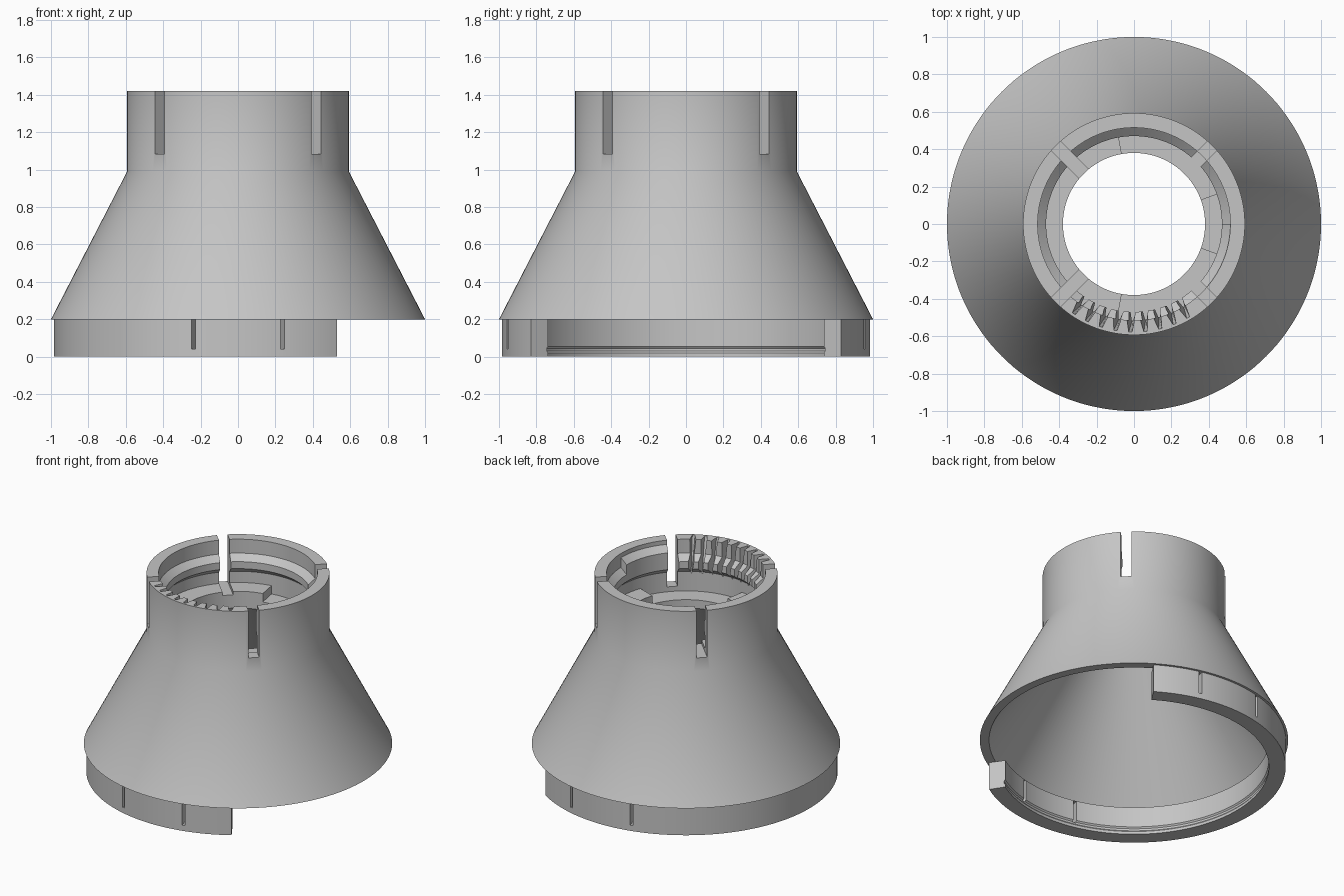
import bpy, bmesh
from math import radians, cos, sin
from mathutils import Matrix, Vector

old = bpy.data.objects.get("Cube")
if old:
    bpy.data.objects.remove(old, do_unlink=True)

grey = bpy.data.materials.new("plain grey")
grey.use_nodes = True
colour = (0.56, 0.56, 0.56, 1)
grey.diffuse_color = colour
grey.node_tree.nodes["Principled BSDF"].inputs["Base Color"].default_value = colour


def finish(name, bm):
    bmesh.ops.recalc_face_normals(bm, faces=bm.faces)
    mesh = bpy.data.meshes.new(name)
    bm.to_mesh(mesh)
    bm.free()
    mesh.materials.append(grey)
    ob = bpy.data.objects.new(name, mesh)
    bpy.context.collection.objects.link(ob)
    return ob


def lathe(name, profile, start=0, end=360, steps=144):
    """Turn a closed (radius, height) profile about z, fully or as an arc."""
    bm = bmesh.new()
    full = end - start == 360
    rings = []
    for i in range(steps if full else steps + 1):
        a = radians(start + (end - start) * i / steps)
        rings.append([bm.verts.new((r * cos(a), r * sin(a), z)) for r, z in profile])
    n = len(profile)
    for i in range(steps):
        a, b = rings[i], rings[(i + 1) % len(rings)]
        for j in range(n):
            k = (j + 1) % n
            bm.faces.new((a[j], a[k], b[k], b[j]))
    if not full:
        bm.faces.new(rings[0])
        bm.faces.new(rings[-1])
    return finish(name, bm)


def prism(bm, lower, upper, z0, z1, angle=0):
    """Solid between a lower and an upper outline, turned about z."""
    turn = Matrix.Rotation(radians(angle), 3, "Z")
    low, high = ([bm.verts.new(turn @ Vector((x, y, z))) for x, y in outline]
                 for outline, z in ((lower, z0), (upper, z1)))
    bm.faces.new(low)
    bm.faces.new(high)
    for i in range(len(low)):
        j = (i + 1) % len(low)
        bm.faces.new((low[i], low[j], high[j], high[i]))


def slab(bm, x0, x1, width, z0, z1, angle=0):
    w = width / 2
    outline = [(x0, -w), (x1, -w), (x1, w), (x0, w)]
    prism(bm, outline, outline, z0, z1, angle)


# Flared skirt, collar, inner rail and flange
body = lathe("flared_body", [
    (0.94, 0.2), (1, 0.2), (0.593, 0.99), (0.593, 1.42),
    (0.515, 1.42), (0.515, 1.32), (0.47, 1.28), (0.47, 1.23), (0.515, 1.19),
    (0.515, 1.05), (0.38, 1.05), (0.38, 0.99)])

# Open ring below the skirt, with a shallow groove inside
opening = 57.4
ring = lathe("open_ring", [
    (0.984, 0), (0.984, 0.2), (0.875, 0.2), (0.875, 0.055), (0.883, 0.045),
    (0.883, 0.03), (0.875, 0.02), (0.875, 0)], opening, 360 - opening, 120)

# Raised steps on the flange and a stop above the rail
step = [(0.38, 1.03), (0.53, 1.03), (0.53, 1.11), (0.38, 1.11)]
stop = [(0.47, 1.25), (0.53, 1.25), (0.53, 1.39), (0.515, 1.39), (0.47, 1.35)]
extras = [lathe("wide_flange_step", step, 100, 260, 64),
          lathe("narrow_flange_step", step, -20, 20, 16),
          lathe("rail_stop", stop, -45, 0, 18)]

# Cutter: collar slots, ring slits and leaning ratchet notches
bm = bmesh.new()
for angle in (45, 135, 225, 315):
    slab(bm, 0.3, 0.7, 0.07, 1.085, 1.5, angle)
for angle in (76, 104, 256, 284):
    slab(bm, 0.82, 1.05, 0.022, 0.04, 0.199, angle)
for i in range(9):
    prism(bm, [(0.44, 0.0), (0.52, 0.003), (0.52, 0.008), (0.44, 0.03)],
          [(0.44, -0.04), (0.585, -0.015), (0.585, 0.004), (0.44, 0.03)],
          1.18, 1.45, 236.5 + 8 * i)
bmesh.ops.triangulate(bm, faces=bm.faces)
cutter = finish("cutter", bm)
cutter.hide_render = True

for ob in [body, ring] + extras:
    bpy.ops.object.select_all(action="DESELECT")
    ob.select_set(True)
    bpy.context.view_layer.objects.active = ob
    cut = ob.modifiers.new("cut", "BOOLEAN")
    cut.operation = "DIFFERENCE"
    cut.solver = "EXACT"
    cut.object = cutter
    bpy.ops.object.modifier_apply(modifier="cut")
    bpy.ops.object.shade_smooth_by_angle(angle=radians(30))
bpy.data.objects.remove(cutter, do_unlink=True)
